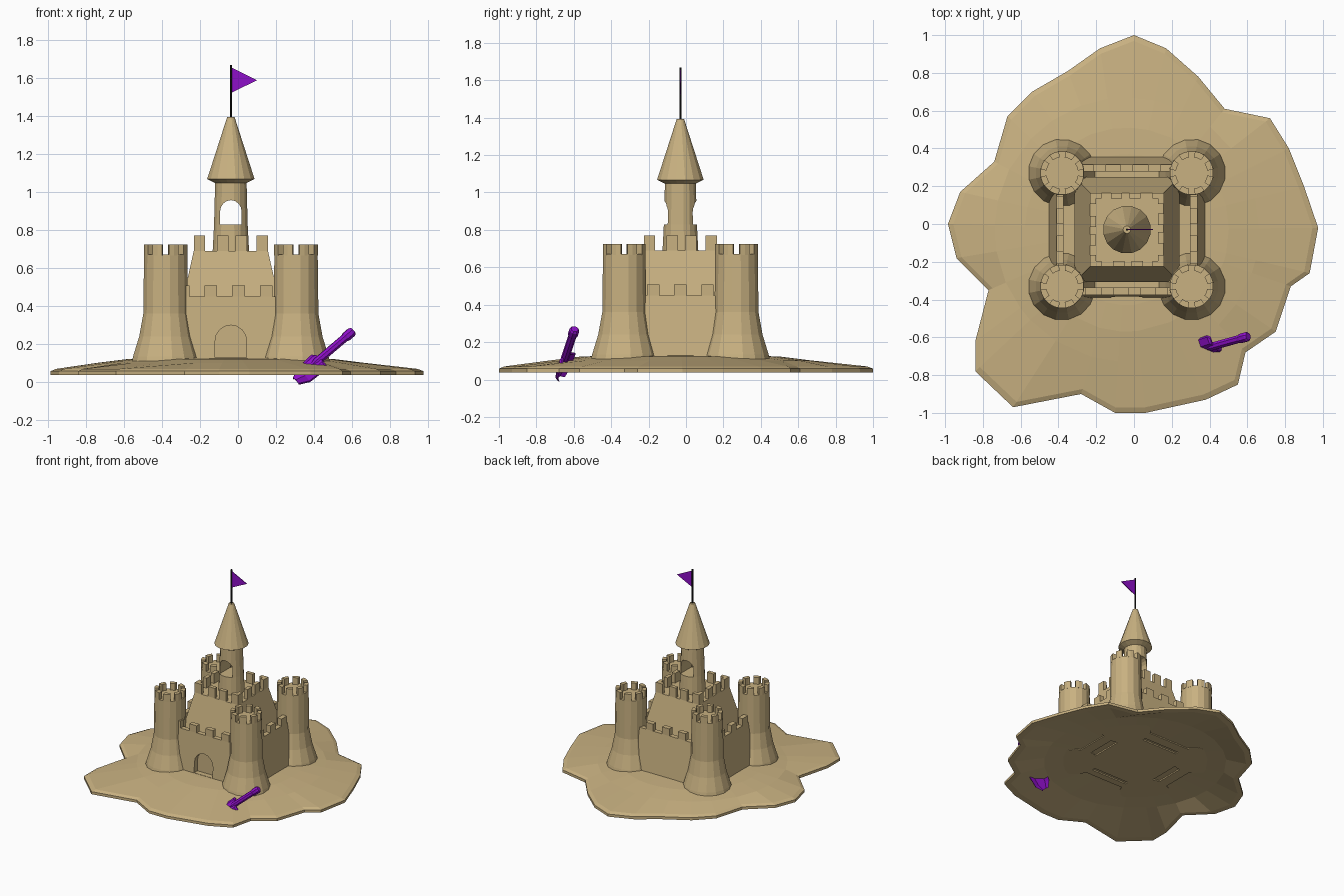
import bpy, bmesh
from math import sin, cos, pi, tau, atan2
from mathutils import Vector, Matrix

cube = bpy.data.objects.get("Cube")
if cube:
    bpy.data.objects.remove(cube, do_unlink=True)


def material(name, rgb):
    m = bpy.data.materials.new(name)
    m.use_nodes = True
    m.diffuse_color = (*rgb, 1)
    m.node_tree.nodes["Principled BSDF"].inputs["Base Color"].default_value = (*rgb, 1)
    return m


SAND = material("sand", (0.58, 0.44, 0.22))
PURPLE = material("purple plastic", (0.27, 0.005, 0.58))
BLACK = material("black pole", (0.01, 0.01, 0.01))
CX, CY = -0.0375, -0.03          # castle centre
HX, HY = 0.3425, 0.30            # half spacing of the corner towers


def finish(bm, name, mat, matrix=None):
    if matrix:
        bm.transform(matrix)
    bmesh.ops.recalc_face_normals(bm, faces=bm.faces)
    mesh = bpy.data.meshes.new(name)
    bm.to_mesh(mesh)
    bm.free()
    mesh.materials.append(mat)
    obj = bpy.data.objects.new(name, mesh)
    bpy.context.collection.objects.link(obj)
    return obj


def loft(bm, rings):
    """Skin a list of closed rings of points and cap both ends."""
    loops = [[bm.verts.new(p) for p in ring] for ring in rings]
    n = len(loops[0])
    for a, b in zip(loops, loops[1:]):
        for i in range(n):
            j = (i + 1) % n
            bm.faces.new((a[i], a[j], b[j], b[i]))
    bm.faces.new(loops[0][::-1])
    bm.faces.new(loops[-1])


def circle(r, z, n):
    return [(r * cos(tau * (i + 0.5) / n), r * sin(tau * (i + 0.5) / n), z) for i in range(n)]


def square(h, z):
    return [(-h, -h, z), (h, -h, z), (h, h, z), (-h, h, z)]


def box(bm, x0, x1, y0, y1, z0, z1):
    loft(bm, [[(x0, y0, z), (x1, y0, z), (x1, y1, z), (x0, y1, z)] for z in (z0, z1)])


def lathe(name, profile, n, mat, x=CX, y=CY):
    bm = bmesh.new()
    loft(bm, [circle(r, z, n) for r, z in profile])
    return finish(bm, name, mat, Matrix.Translation((x, y, 0)))


def cut_arch(obj, half, bottom, spring, top, y0, y1):
    """Cut an arched opening that runs along y."""
    arc = [(half * cos(pi * i / 8), spring + (top - spring) * sin(pi * i / 8)) for i in range(9)]
    outline = [(half, bottom)] + arc + [(-half, bottom)]
    bm = bmesh.new()
    loft(bm, [[(CX + x, y, z) for x, z in outline] for y in (y0, y1)])
    cutter = finish(bm, "arch_cutter", SAND)
    cutter.hide_render = True
    mod = obj.modifiers.new("arch", "BOOLEAN")
    mod.operation, mod.solver, mod.object = "DIFFERENCE", "EXACT", cutter
    bpy.context.view_layer.update()
    result = obj.evaluated_get(bpy.context.evaluated_depsgraph_get())
    mesh = bpy.data.meshes.new_from_object(result)
    obj.modifiers.clear()
    obj.data = mesh
    bpy.data.objects.remove(cutter, do_unlink=True)


# Sand mound: wavy rim blended into round inner steps
shore = [(0, 1), (.17, .93), (.34, .78), (.48, .61), (.72, .56), (.82, .4), (.9, .2),
         (.975, -.02), (.93, -.26), (.83, -.33), (.75, -.57), (.59, -.68), (.55, -.85),
         (.38, -.93), (.06, -1), (-.1, -1), (-.28, -.9), (-.64, -.97), (-.84, -.78),
         (-.84, -.62), (-.77, -.35), (-.94, -.18), (-.985, 0), (-.92, .17), (-.74, .33),
         (-.67, .57), (-.54, .7), (-.35, .81), (-.18, .93)]


def rim(scale, z):
    return [(CX + (x - CX) * scale, CY + (y - CY) * scale, z) for x, y in shore]


def step(r, z):
    angles = [atan2(y - CY, x - CX) for x, y in shore]
    return [(CX + r * cos(a), CY + r * sin(a), z) for a in angles]


bm = bmesh.new()
loft(bm, [step(.4, .128), step(.54, .122), step(.7, .102), rim(.97, .07), rim(1, .058),
          rim(1, .037), rim(.95, .037), step(.68, .08), step(.4, .1)])
finish(bm, "sand_mound", SAND)

# Corner towers with battlements
for side, sx in (("left", 1), ("right", -1)):
    for end, sy in (("front", -1), ("back", 1)):
        x, y = CX + sx * HX, CY + sy * HY
        lathe(f"{end}_{side}_tower", [(.185, .09), (.175, .135), (.142, .24), (.12, .36), (.116, .67)],
              16, SAND, x, y)
        bm = bmesh.new()
        for k in range(8):
            a = [tau * (k + t) / 8 for t in (.2, .5, .8)]
            base = [(.116 * cos(t), .116 * sin(t)) for t in a]
            base += [(.084 * cos(t), .084 * sin(t)) for t in reversed(a)]
            loft(bm, [[(px, py, z) for px, py in base] for z in (.665, .725)])
        finish(bm, f"{end}_{side}_tower_battlements", SAND, Matrix.Translation((x, y, 0)))


# Curtain walls: battered outer face, battlements on top
def wall(name, turn, dist, half, batter, shift):
    place = Matrix.Translation((CX, CY, 0)) @ Matrix.Rotation(turn, 4, "Z")
    section = [(-dist - batter, .09), (-dist, .45), (-dist + .038, .45), (-dist + .038, .09)]
    bm = bmesh.new()
    loft(bm, [[(x, y, z) for y, z in section] for x in (-half, half)])
    body = finish(bm, name, SAND, place)
    bm = bmesh.new()
    for k in range(-2, 3):
        c = shift + k * .145
        if abs(c) < half - .05:
            box(bm, c - .033, c + .033, -dist, -dist + .038, .449, .507)
    finish(bm, name + "_battlements", SAND, place)
    return body


front = wall("front_wall", 0, .345, HX, .02, .04)
wall("left_wall", pi / 2, .3725, HY, .045, 0)
wall("back_wall", pi, .345, HX, .045, 0)
wall("right_wall", -pi / 2, .3725, HY, .045, 0)
cut_arch(front, .083, .13, .215, .3, -.6, CY - .32)

# Keep: tapered block with a square parapet
bm = bmesh.new()
loft(bm, [square(.278, .09), square(.278, .32), square(.195, .69)])
finish(bm, "keep", SAND, Matrix.Translation((CX, CY, 0)))

bm = bmesh.new()
for quarter in range(4):
    before = set(bm.verts)
    box(bm, -.195, -.135, -.195, -.165, .685, .77)
    for c in (-.043, .055):
        box(bm, c - .03, c + .03, -.195, -.165, .685, .77)
    box(bm, .135, .195, -.195, -.165, .685, .77)
    new = [v for v in bm.verts if v not in before]
    bmesh.ops.rotate(bm, verts=new, cent=(0, 0, 0), matrix=Matrix.Rotation(quarter * pi / 2, 3, "Z"))
finish(bm, "keep_battlements", SAND, Matrix.Translation((CX, CY, 0)))

# Lookout with an arched opening, and its pointed roof
lookout = lathe("lookout", [(.098, .68), (.09, .83), (.084, 1.06)], 16, SAND)
cut_arch(lookout, .057, .83, .895, .957, -.3, .3)
lathe("pointed_roof", [(.08, 1.045), (.127, 1.068), (.02, 1.393)], 16, SAND)

# Flag on its pole
lathe("flag_pole", [(.006, 1.38), (.006, 1.667)], 8, BLACK)
bm = bmesh.new()
loft(bm, [[(CX, CY + y, 1.655), (CX, CY + y, 1.52), (.1, CY + y, 1.587)] for y in (-.003, .003)])
finish(bm, "flag", PURPLE)

# Toy spade stuck in the sand: local y runs down the handle, x across the blade
grip, tip = Vector((.605, -.595, .27)), Vector((.30, -.68, .012))
along = (tip - grip).normalized()
across = Vector((.07, -.08, -.075))
across = (across - along * across.dot(along)).normalized()
normal = across.cross(along)
pose = Matrix((across, along, normal)).transposed().to_4x4()
pose.translation = grip
length = (tip - grip).length

bm = bmesh.new()
rod = [(0, .02), (.01, .027), (.05, .027), (.06, .022), (length - .15, .022), (length - .1, .008)]
loft(bm, [[(x, d, z) for x, z, _ in circle(r, 0, 8)] for d, r in rod])
finish(bm, "spade_handle", PURPLE, pose)

bm = bmesh.new()
rows = []
for d, h in ((-.175, .05), (-.165, .066), (-.05, .058), (0, .024)):
    top = [(-h, length + d, .022), (-h * .5, length + d, 0), (h * .5, length + d, 0), (h, length + d, .022)]
    rows.append(top + [(x, y, z - .012) for x, y, z in reversed(top)])
loft(bm, rows)
finish(bm, "spade_blade", PURPLE, pose)
